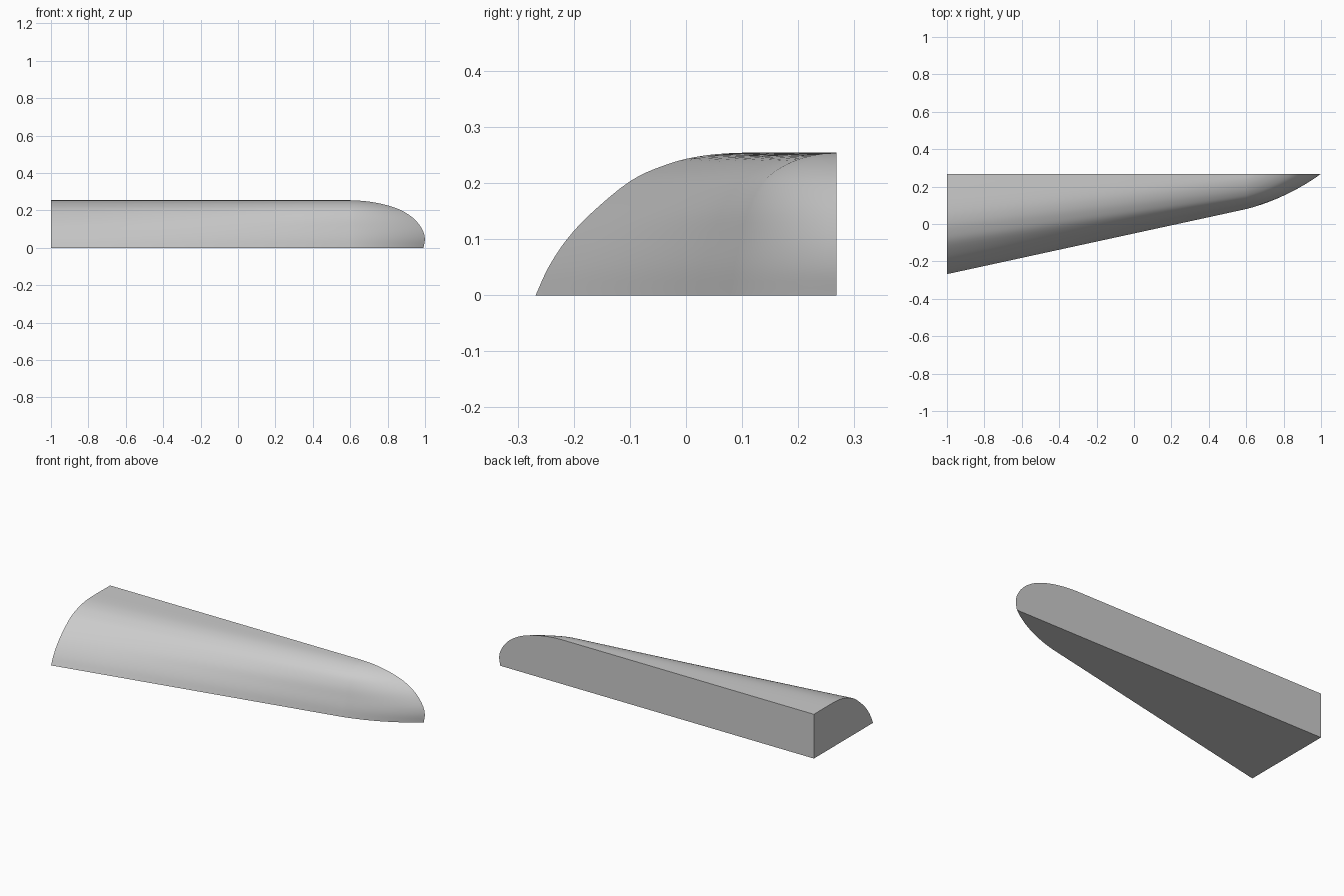
import bpy, bmesh
from mathutils import Vector

cube = bpy.data.objects.get("Cube")
if cube:
    bpy.data.objects.remove(cube, do_unlink=True)

BACK = 0.268   # flat rear wall
ROOT = -1.0    # wide flat end
SEAM = 0.6     # where the rounded tip begins

# Matching profile points: wide end (y, z), seam (y, z), tip outline x
KEYS = [Vector(k) for k in (
    (-0.268, 0.0, 0.08, 0.0, 0.992),
    (-0.245, 0.05, 0.086, 0.05, 0.999),
    (-0.212, 0.1, 0.097, 0.1, 0.984),
    (-0.168, 0.147, 0.112, 0.155, 0.941),
    (-0.1, 0.203, 0.135, 0.199, 0.875),
    (-0.04, 0.231, 0.165, 0.225, 0.805),
    (0.02, 0.247, 0.2, 0.242, 0.73),
    (0.1, 0.254, 0.235, 0.251, 0.66),
    (BACK, 0.254, BACK, 0.254, SEAM),
)]


def smooth_keys(keys, steps):
    """Catmull-Rom curve through the profile points."""
    pts = [keys[0] * 2 - keys[1]] + keys + [keys[-1] * 2 - keys[-2]]
    out = []
    for a, b, c, d in zip(pts, pts[1:], pts[2:], pts[3:]):
        for i in range(steps):
            t = i / steps
            out.append(0.5 * (2 * b + (c - a) * t + (2 * a - 5 * b + 4 * c - d) * t ** 2
                              + (3 * b - a - 3 * c + d) * t ** 3))
    return out + [keys[-1]]


def contour(key, body_steps=6, tip_steps=14):
    """Lengthwise line: straight along the body, then curved round the tip."""
    y0, z0, y1, z1, xt = key
    a, b = Vector((ROOT, y0, z0)), Vector((SEAM, y1, z1))
    end = Vector((xt, BACK, z1))
    chord = end - b
    ctrl = (b + end) / 2 + 0.1 * Vector((chord.y, -chord.x, 0))
    line = [a.lerp(b, i / body_steps) for i in range(body_steps)]
    for i in range(tip_steps + 1):
        t = i / tip_steps
        line.append(b.lerp(ctrl, t).lerp(ctrl.lerp(end, t), t))
    return line


bm = bmesh.new()
rows = [[bm.verts.new(p) for p in contour(k)] for k in smooth_keys(KEYS, 4)]

# Curved skin
for low, high in zip(rows, rows[1:]):
    for i in range(len(low) - 1):
        bm.faces.new((low[i], low[i + 1], high[i + 1], high[i]))

# Flat wide end, underside and rear wall
corner = bm.verts.new((ROOT, BACK, 0))
bm.faces.new([r[0] for r in rows] + [corner])
bm.faces.new(rows[0] + [corner])
bm.faces.new([corner] + [r[-1] for r in rows] + rows[-1][-2::-1])

bmesh.ops.remove_doubles(bm, verts=bm.verts, dist=0.0002)
bmesh.ops.recalc_face_normals(bm, faces=bm.faces)
mesh = bpy.data.meshes.new("tapered_body")
bm.to_mesh(mesh)
bm.free()

# Plain grey finish
grey = bpy.data.materials.new("light_grey")
grey.use_nodes = True
colour = (0.6, 0.6, 0.6, 1)
grey.diffuse_color = colour
grey.node_tree.nodes["Principled BSDF"].inputs["Base Color"].default_value = colour
mesh.materials.append(grey)

body = bpy.data.objects.new("tapered_body", mesh)
bpy.context.collection.objects.link(body)
bpy.ops.object.select_all(action='DESELECT')
body.select_set(True)
bpy.context.view_layer.objects.active = body
bpy.ops.object.shade_smooth_by_angle()
